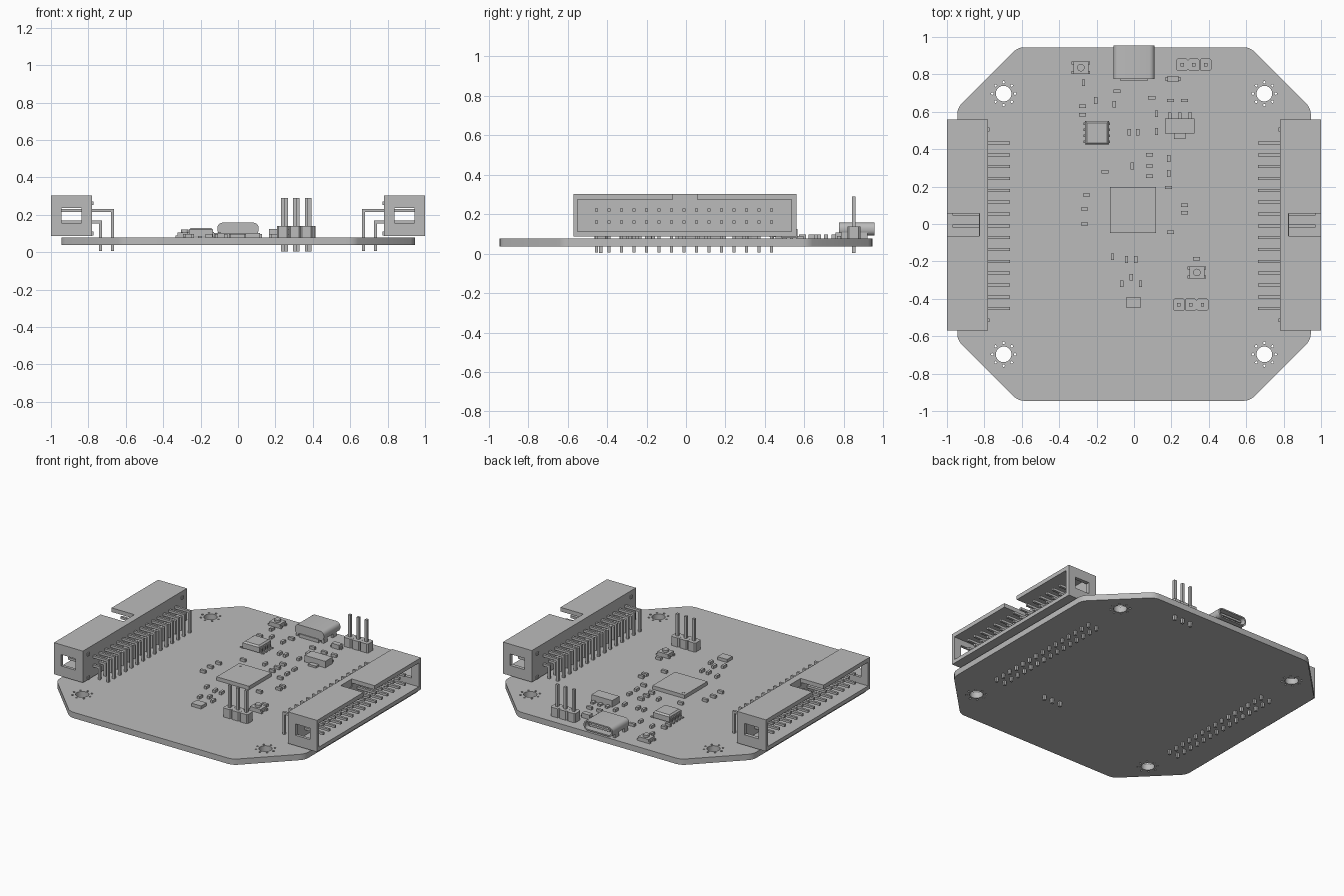
import bpy, bmesh, math
from mathutils import Matrix, Vector

cube = bpy.data.objects.get("Cube")
if cube:
    bpy.data.objects.remove(cube, do_unlink=True)

GREY = (0.5, 0.5, 0.5, 1)
mat = bpy.data.materials.new("plain grey")
mat.use_nodes = True
mat.diffuse_color = GREY
mat.node_tree.nodes["Principled BSDF"].inputs["Base Color"].default_value = GREY

BOTTOM, TOP = 0.037, 0.077   # board faces


def box(bm, x0, x1, y0, y1, z0, z1):
    size = Vector((x1 - x0, y1 - y0, z1 - z0, 1))
    mid = Vector((x0 + x1, y0 + y1, z0 + z1)) / 2
    m = Matrix.Translation(mid) @ Matrix.Diagonal(size)
    return bmesh.ops.create_cube(bm, size=1, matrix=m)["verts"]


def block(bm, x, y, w, d, z0, z1):
    return box(bm, x - w / 2, x + w / 2, y - d / 2, y + d / 2, z0, z1)


def disc(bm, x, y, r, z0, z1, sides=24):
    m = Matrix.Translation((x, y, (z0 + z1) / 2))
    bmesh.ops.create_cone(bm, cap_ends=True, segments=sides, radius1=r,
                          radius2=r, depth=z1 - z0, matrix=m)


def round_edges(bm, axis, r, seg=4):
    """Round every edge that runs along the axis."""
    edges = []
    for e in bm.edges:
        d = (e.verts[1].co - e.verts[0].co).normalized()
        if abs(d[axis]) > 0.99:
            edges.append(e)
    bmesh.ops.bevel(bm, geom=edges, offset=r, segments=seg, profile=0.5,
                    affect='EDGES')


def finish(bm, name):
    bmesh.ops.recalc_face_normals(bm, faces=bm.faces)
    me = bpy.data.meshes.new(name)
    bm.to_mesh(me)
    bm.free()
    me.materials.append(mat)
    ob = bpy.data.objects.new(name, me)
    bpy.context.collection.objects.link(ob)
    return ob


def cut(ob, bm):
    """Subtract the cutter mesh, then discard the cutter."""
    cutter = finish(bm, "cutter")
    mod = ob.modifiers.new("cut", 'BOOLEAN')
    mod.operation, mod.solver, mod.object = 'DIFFERENCE', 'EXACT', cutter
    dg = bpy.context.evaluated_depsgraph_get()
    dg.update()
    me = bpy.data.meshes.new_from_object(ob.evaluated_get(dg))
    ob.modifiers.clear()
    ob.data = me
    bpy.data.objects.remove(cutter, do_unlink=True)


def mirror(ob):
    ob.modifiers.new("other side", 'MIRROR').use_mirror_merge = False


# Circuit board: chamfered square with softened corners
bm = bmesh.new()
box(bm, -0.945, 0.945, -0.945, 0.945, BOTTOM, TOP)
round_edges(bm, 2, 0.325, 1)
round_edges(bm, 2, 0.03, 3)
board = finish(bm, "circuit_board")
# Mounting holes, each ringed by small holes
bm = bmesh.new()
for sx in (-1, 1):
    for sy in (-1, 1):
        x, y = sx * 0.697, sy * 0.697
        disc(bm, x, y, 0.042, 0, 0.2, 32)
        for i in range(8):
            a = i * math.pi / 4
            disc(bm, x + 0.061 * math.cos(a), y + 0.061 * math.sin(a),
                 0.007, 0, 0.2, 8)
cut(board, bm)

# Side connector shrouds
bm = bmesh.new()
box(bm, 0.78, 1, -0.57, 0.56, 0.086, 0.303)
shroud = finish(bm, "connector_shroud")
for bounds in ((0.83, 1.1, -0.55, 0.535, 0.112, 0.275),    # cavity
               (0.826, 1.1, -0.065, 0.055, 0.252, 0.4),    # key slot
               (0.836, 0.945, -0.7, 0.7, 0.157, 0.235)):   # end windows
    bm = bmesh.new()
    box(bm, *bounds)
    cut(shroud, bm)
mirror(shroud)

# Pegs on the back of the shrouds
bm = bmesh.new()
for y in (-0.515, 0.505):
    for z in (0.1, 0.262):
        box(bm, 0.772, 0.782, y - 0.01, y + 0.01, z - 0.01, z + 0.01)
mirror(finish(bm, "shroud_pegs"))

# Right-angle pins, two rows of fifteen
bm = bmesh.new()
H = 0.008
for i in range(15):
    y = -0.453 + i * 0.0633
    for x, z in ((0.67, 0.222), (0.735, 0.16)):
        box(bm, x - H, 0.97, y - H, y + H, z - H, z + H)
        box(bm, x - H, x + H, y - H, y + H, 0.006, z - H)
mirror(finish(bm, "connector_pins"))

# Upright three-pin headers
for name, x, y in (("back_header", 0.32, 0.851), ("front_header", 0.303, -0.432)):
    base, pins = bmesh.new(), bmesh.new()
    for i in (-1, 0, 1):
        px = x + i * 0.063
        block(base, px, y, 0.062, 0.066, TOP, 0.139)
        block(pins, px, y, 0.018, 0.018, 0.004, 0.29)
    round_edges(base, 2, 0.008, 1)
    finish(base, name + "_base")
    finish(pins, name + "_pins")

# Data socket: rounded shell open at the back, with a tongue
bm = bmesh.new()
box(bm, -0.11, 0.11, 0.775, 0.955, 0.092, 0.158)
round_edges(bm, 1, 0.028)
socket = finish(bm, "socket_shell")
bm = bmesh.new()
box(bm, -0.1, 0.1, 0.81, 1.1, 0.101, 0.149)
round_edges(bm, 1, 0.02)
cut(socket, bm)
bm = bmesh.new()
box(bm, -0.08, 0.08, 0.8, 0.94, 0.118, 0.132)
finish(bm, "socket_tongue")
bm = bmesh.new()
for x in (-0.098, 0.098):
    for y in (0.8, 0.9):
        block(bm, x, y, 0.016, 0.04, 0.045, 0.12)
box(bm, -0.075, 0.075, 0.768, 0.8, TOP, 0.1)
finish(bm, "socket_feet")

# Main processor with a corner mark
bm = bmesh.new()
block(bm, -0.006, 0.075, 0.246, 0.246, TOP, 0.102)
disc(bm, -0.1, 0.17, 0.01, 0.102, 0.104, 16)
finish(bm, "main_chip")

# Eight-legged chip
bm = bmesh.new()
block(bm, -0.198, 0.487, 0.126, 0.126, 0.084, 0.13)
top = [e for e in bm.edges if all(v.co.z > 0.12 for v in e.verts)]
bmesh.ops.bevel(bm, geom=top, offset=0.01, segments=1, affect='EDGES')
for i in range(4):
    y = 0.439 + i * 0.032
    for s in (-1, 1):
        block(bm, -0.198 + s * 0.077, y, 0.022, 0.013, TOP, 0.084)
        block(bm, -0.198 + s * 0.066, y, 0.01, 0.013, 0.08, 0.108)
finish(bm, "memory_chip")

# Voltage regulator with one wide tab and three legs
bm = bmesh.new()
block(bm, 0.245, 0.525, 0.158, 0.08, 0.08, 0.125)
block(bm, 0.245, 0.472, 0.06, 0.035, TOP, 0.09)
for x in (0.191, 0.245, 0.299):
    block(bm, x, 0.578, 0.02, 0.034, TOP, 0.09)
finish(bm, "voltage_regulator")

# Push buttons
for name, x, y in (("back_button", -0.284, 0.836), ("front_button", 0.336, -0.259)):
    bm = bmesh.new()
    block(bm, x, y, 0.08, 0.066, TOP, 0.105)
    for sx in (-1, 1):
        for sy in (-1, 1):
            block(bm, x + sx * 0.042, y + sy * 0.025, 0.014, 0.016, TOP, 0.09)
    disc(bm, x, y, 0.02, 0.105, 0.12)
    finish(bm, name)

# Crystal and diode
bm = bmesh.new()
block(bm, -0.002, -0.42, 0.074, 0.06, TOP, 0.098)
finish(bm, "crystal")
bm = bmesh.new()
block(bm, 0.209, 0.775, 0.06, 0.034, TOP, 0.108)
block(bm, 0.209, 0.775, 0.08, 0.02, TOP, 0.09)
finish(bm, "diode")

# Small resistors and capacitors: positions lying along x, then along y
ALONG_X = ((-.275, .63), (-.275, .585), (-.09, .71), (.095, .675), (.195, .66),
           (.27, .66), (.083, .37), (.083, .31), (.083, .255), (-.155, .28),
           (.185, .195), (-.255, .155), (-.265, .08), (-.265, 0), (.27, .1),
           (.27, .06), (.195, -.045), (.335, -.185))
ALONG_Y = ((-.27, .755), (-.205, .66), (-.105, .64), (-.025, .49), (.02, .49),
           (.12, .59), (.12, .495), (.185, .35), (.185, .27), (-.01, .31),
           (-.115, -.175), (-.04, -.19), (.01, -.19), (-.015, -.285),
           (-.065, -.32), (.035, -.32))
bm = bmesh.new()
for spots, w, d in ((ALONG_X, 0.038, 0.018), (ALONG_Y, 0.018, 0.036)):
    for x, y in spots:
        block(bm, x, y, w, d, TOP, 0.096)
finish(bm, "small_components")

# Smooth the rounded parts, keeping edges sharp
for ob in (board, socket):
    bpy.ops.object.select_all(action='DESELECT')
    ob.select_set(True)
    bpy.context.view_layer.objects.active = ob
    bpy.ops.object.shade_smooth_by_angle(angle=math.radians(30))
